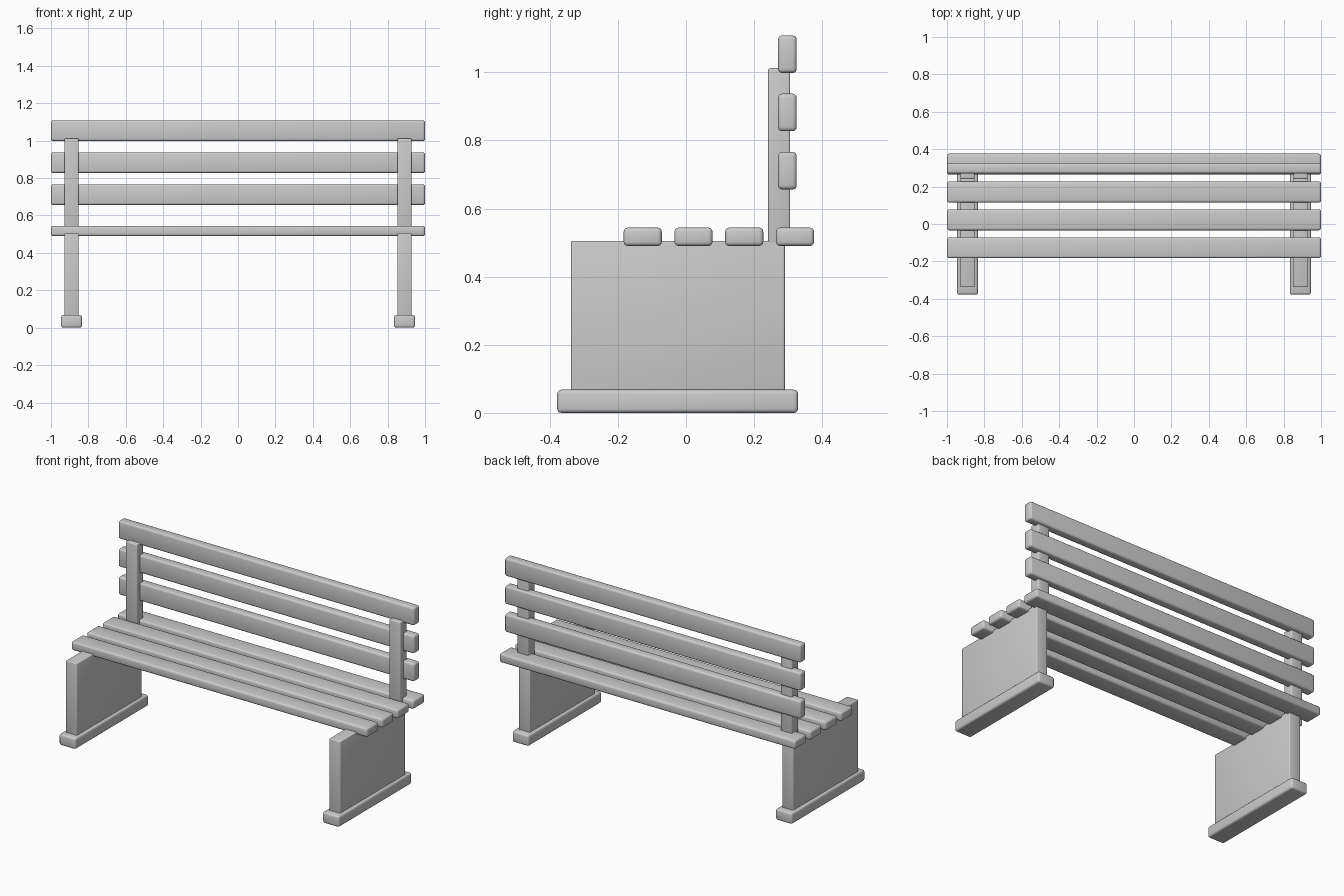
import bpy
import math

cube = bpy.data.objects.get("Cube")
if cube:
    bpy.data.objects.remove(cube, do_unlink=True)

# Single flat grey
grey = bpy.data.materials.new("plain_grey")
grey.use_nodes = True
colour = (0.6, 0.6, 0.6, 1)
grey.diffuse_color = colour
grey.node_tree.nodes["Principled BSDF"].inputs["Base Color"].default_value = colour


def box(name, xs, ys, zs, bevel):
    """Rounded box spanning the given (low, high) ranges."""
    spans = (xs, ys, zs)
    bpy.ops.mesh.primitive_cube_add(size=1, location=[sum(s) / 2 for s in spans])
    ob = bpy.context.object
    ob.name = name
    ob.scale = [s[1] - s[0] for s in spans]
    bpy.ops.object.transform_apply(location=False, rotation=False, scale=True)
    ob.data.materials.append(grey)
    mod = ob.modifiers.new("soft_edges", "BEVEL")
    mod.width = bevel
    mod.segments = 3
    bpy.ops.object.modifier_apply(modifier=mod.name)
    bpy.ops.object.shade_smooth_by_angle(angle=math.radians(35))
    return ob


# Side supports: foot, panel and back post on each side
for side, sign in (("left", 1), ("right", -1)):
    def across(half):
        return (sign * 0.89 - half, sign * 0.89 + half)
    box(side + "_foot", across(0.056), (-0.378, 0.329), (0, 0.068), 0.012)
    box(side + "_panel", across(0.038), (-0.338, 0.29), (0.05, 0.505), 0.005)
    box(side + "_back_post", across(0.038), (0.241, 0.306), (0.495, 1.012), 0.006)

# Seat slats, front to back
for i in range(4):
    y = -0.183 + i * 0.149
    box(f"seat_slat_{i + 1}", (-1, 1), (y, y + 0.112), (0.49, 0.544), 0.012)

# Backrest slats, bottom to top
for i in range(3):
    z = 0.656 + i * 0.171
    box(f"back_slat_{i + 1}", (-1, 1), (0.27, 0.325), (z, z + 0.11), 0.012)
